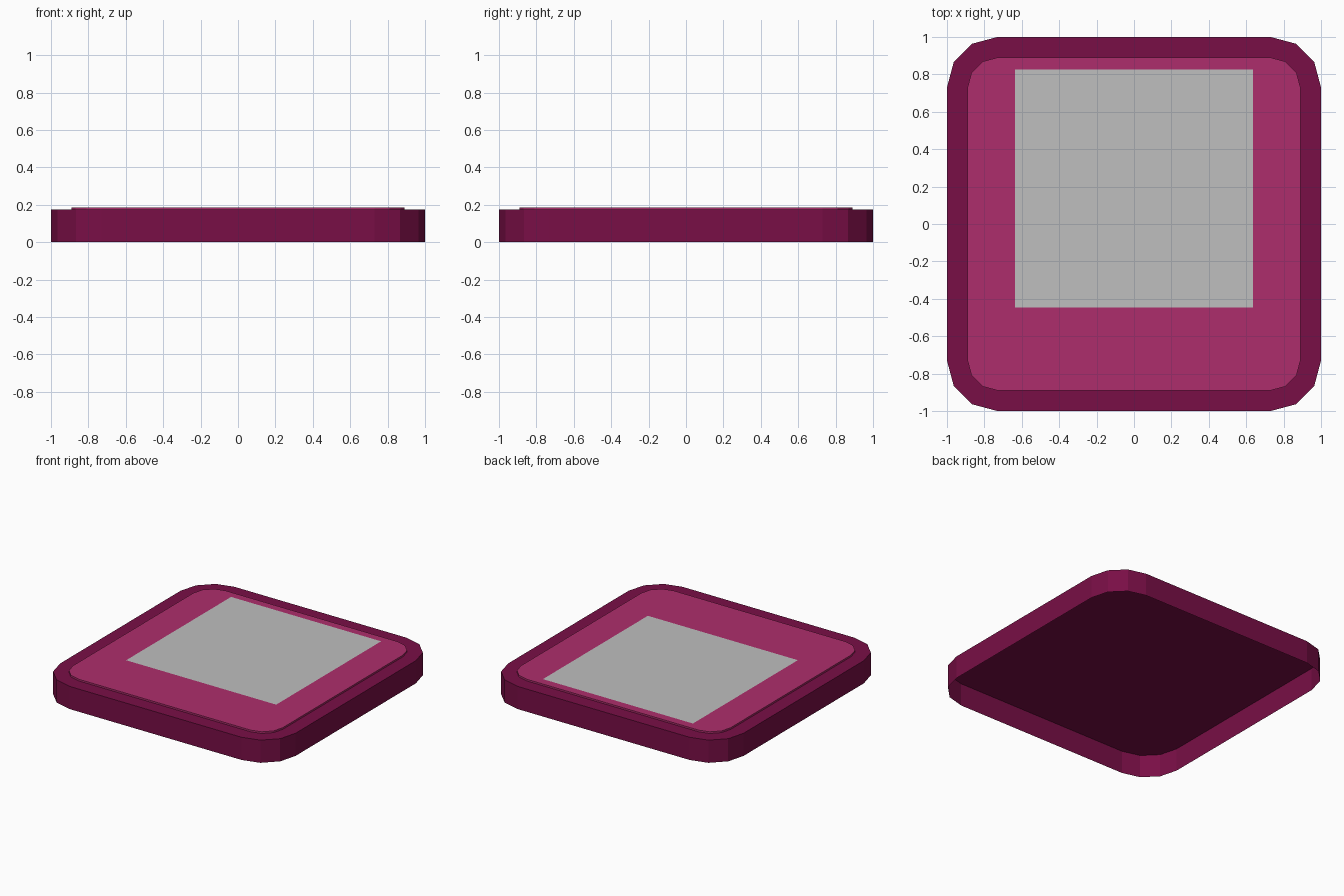
import bpy, bmesh
from math import sin, cos, pi

cube = bpy.data.objects.get("Cube")
if cube:
    bpy.data.objects.remove(cube, do_unlink=True)


def material(name, color):
    m = bpy.data.materials.new(name)
    m.use_nodes = True
    m.diffuse_color = (*color, 1)
    m.node_tree.nodes["Principled BSDF"].inputs["Base Color"].default_value = (*color, 1)
    return m


def rounded_square(center, radius, steps=3):
    """Square outline with faceted round corners, counter-clockwise."""
    points = []
    for corner, (sx, sy) in enumerate([(1, 1), (-1, 1), (-1, -1), (1, -1)]):
        for i in range(steps + 1):
            a = (corner + i / steps) * pi / 2
            points.append((sx * center + radius * cos(a), sy * center + radius * sin(a)))
    return points


def shell(name, outline, bottom, top, mat):
    """Flat cap with side walls, open underneath."""
    bm = bmesh.new()
    cap = bm.faces.new([bm.verts.new((x, y, top)) for x, y in outline])
    if top > bottom:
        rim = list(cap.edges)
        walls = bmesh.ops.extrude_edge_only(bm, edges=rim)["geom"]
        for v in walls:
            if isinstance(v, bmesh.types.BMVert):
                v.co.z = bottom
        bmesh.ops.recalc_face_normals(bm, faces=bm.faces)
        cap.normal_update()
        if cap.normal.z < 0:
            bmesh.ops.reverse_faces(bm, faces=bm.faces)
    mesh = bpy.data.meshes.new(name)
    bm.to_mesh(mesh)
    bm.free()
    mesh.materials.append(mat)
    obj = bpy.data.objects.new(name, mesh)
    bpy.context.collection.objects.link(obj)
    return obj


plum = material("dark plum", (0.19, 0.0045, 0.061))
pink = material("raspberry pink", (0.42, 0.027, 0.15))
grey = material("light grey", (0.52, 0.52, 0.52))

# Hollow tray-like body, raised panel, and thin square screen
shell("body", rounded_square(0.73, 0.27), 0, 0.174, plum)
shell("raised_panel", rounded_square(0.73, 0.16), 0.174, 0.187, pink)
w, front, back = 0.637, -0.447, 0.826
shell("screen", [(-w, front), (w, front), (w, back), (-w, back)], 0.188, 0.188, grey)
